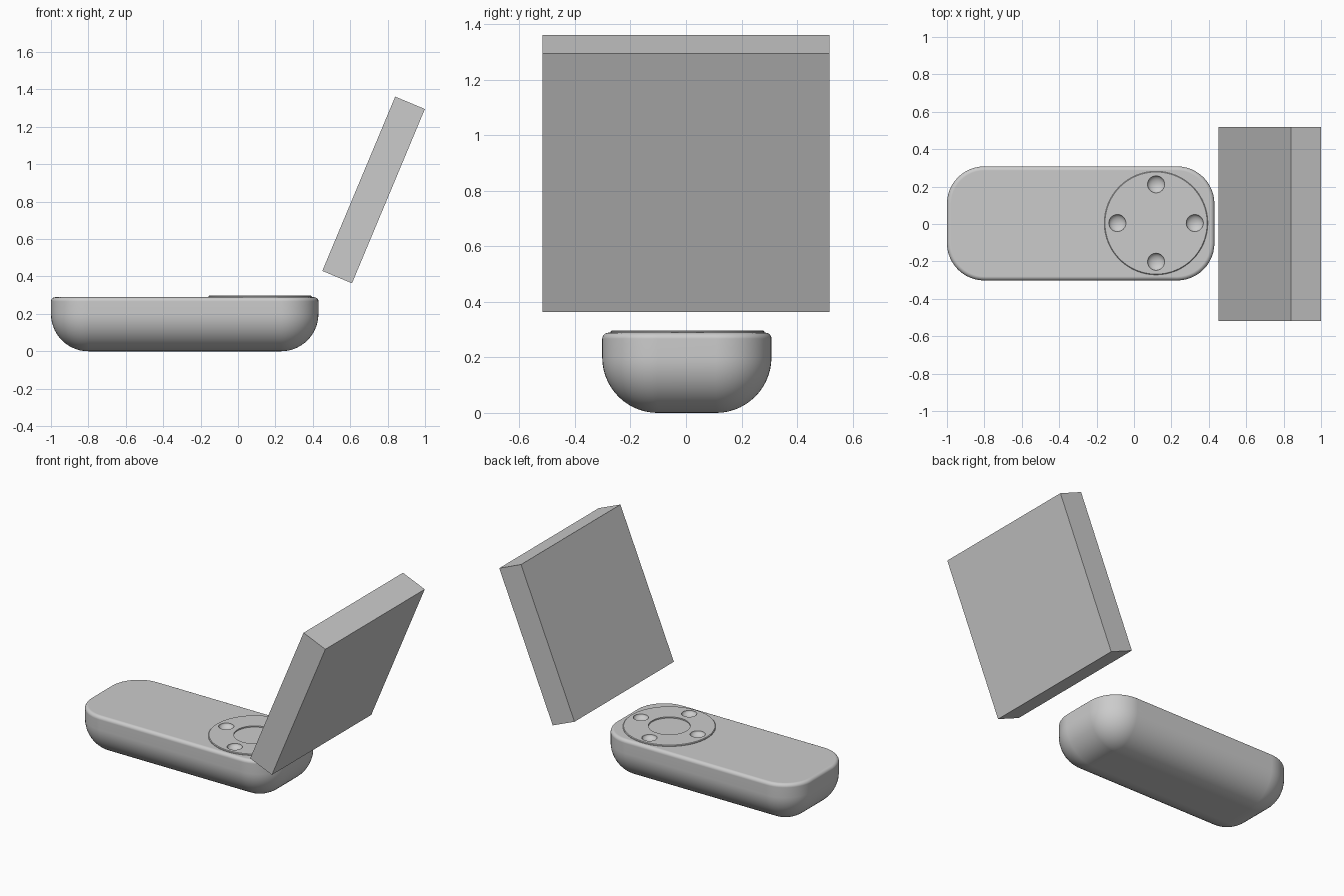
import bpy, bmesh, math
from mathutils import Vector

old = bpy.data.objects.get("Cube")
if old:
    bpy.data.objects.remove(old, do_unlink=True)

grey = bpy.data.materials.new("light_grey")
grey.use_nodes = True
COLOUR = (0.6, 0.6, 0.6, 1)
grey.diffuse_color = COLOUR
grey.node_tree.nodes["Principled BSDF"].inputs["Base Color"].default_value = COLOUR


def make(name, bm, smooth=True):
    bmesh.ops.recalc_face_normals(bm, faces=bm.faces)
    mesh = bpy.data.meshes.new(name)
    bm.to_mesh(mesh)
    bm.free()
    mesh.materials.append(grey)
    obj = bpy.data.objects.new(name, mesh)
    bpy.context.collection.objects.link(obj)
    if smooth:
        activate(obj)
        bpy.ops.object.shade_smooth_by_angle(angle=math.radians(30))
    return obj


def activate(obj):
    bpy.ops.object.select_all(action='DESELECT')
    obj.select_set(True)
    bpy.context.view_layer.objects.active = obj


def skin(bm, rings, closed=False):
    """Join equal rings of points with quads, capping the ends unless closed."""
    loops = [[bm.verts.new(p) for p in ring] for ring in rings]
    pairs = list(zip(loops, loops[1:]))
    if closed:
        pairs.append((loops[-1], loops[0]))
    else:
        bm.faces.new(loops[0])
        bm.faces.new(loops[-1])
    for a, b in pairs:
        for i in range(len(a)):
            j = (i + 1) % len(a)
            bm.faces.new((a[i], a[j], b[j], b[i]))


def arc(radius, start, end, steps):
    for i in range(steps + 1):
        t = math.radians(start + (end - start) * i / steps)
        yield radius * math.cos(t), radius * math.sin(t)


# Body: rounded rectangle in plan, deep fillet below, small fillet on the rim
LEFT, RIGHT, HALF_Y, TOP = -1.0, 0.43, 0.305, 0.289
CORNER, RIM, MID_Y = 0.2, 0.022, 0.003


def outline(inset, z):
    r = CORNER - inset
    points = []
    for k, (sx, sy) in enumerate(((1, 1), (-1, 1), (-1, -1), (1, -1))):
        cx = RIGHT - CORNER if sx > 0 else LEFT + CORNER
        cy = MID_Y + sy * (HALF_Y - CORNER)
        points += [(cx + x, cy + y, z) for x, y in arc(r, 90 * k, 90 * k + 90, 12)]
    return points


profile = [(CORNER - x, CORNER + y) for x, y in arc(CORNER, -90, 0, 14)]
profile += [(RIM - x, TOP - RIM + y) for x, y in arc(RIM, 0, 90, 5)]
bm = bmesh.new()
skin(bm, [outline(d, z) for d, z in profile])
bmesh.ops.remove_doubles(bm, verts=bm.verts, dist=0.0001)
body = make("body", bm)

# Control ring: thin raised ring around a recessed centre
CENTRE = Vector((0.118, 0.005, 0))
RING_TOP = 0.297


def circle(radius, z, n=64):
    return [CENTRE + Vector((radius * math.cos(a), radius * math.sin(a), z))
            for a in (math.tau * i / n for i in range(n))]


bm = bmesh.new()
section = ((0.125, 0.275), (0.277, 0.275), (0.277, 0.293), (0.273, RING_TOP), (0.125, RING_TOP))
skin(bm, [circle(r, z) for r, z in section], closed=True)
ring = make("control_ring", bm)

# Four finger dimples cut through the ring into the body
bm = bmesh.new()
for i in range(4):
    a = math.tau * i / 4
    spot = CENTRE + Vector((0.207 * math.cos(a), 0.207 * math.sin(a), RING_TOP))
    new = bmesh.ops.create_uvsphere(bm, u_segments=32, v_segments=17, radius=0.046)["verts"]
    bmesh.ops.scale(bm, vec=(1, 1, 0.6), verts=new)
    bmesh.ops.translate(bm, vec=spot, verts=new)
cutter = make("dimple_cutter", bm)
cutter.hide_render = True
for obj in (body, ring):
    activate(obj)
    cut = obj.modifiers.new("dimples", 'BOOLEAN')
    cut.operation, cut.solver, cut.object = 'DIFFERENCE', 'EXACT', cutter
    bpy.ops.object.modifier_apply(modifier=cut.name)
    bpy.ops.object.shade_smooth_by_angle(angle=math.radians(30))
    obj.modifiers.new("even_shading", 'WEIGHTED_NORMAL').keep_sharp = True
bpy.data.objects.remove(cutter, do_unlink=True)

# Leaning panel beside the body
bm = bmesh.new()
bmesh.ops.create_cube(bm, size=1)
bmesh.ops.scale(bm, vec=(0.172, 1.035, 1.01), verts=bm.verts)
panel = make("leaning_panel", bm, smooth=False)
panel.location = (0.725, 0, 0.8625)
panel.rotation_euler.y = math.radians(22.7)
